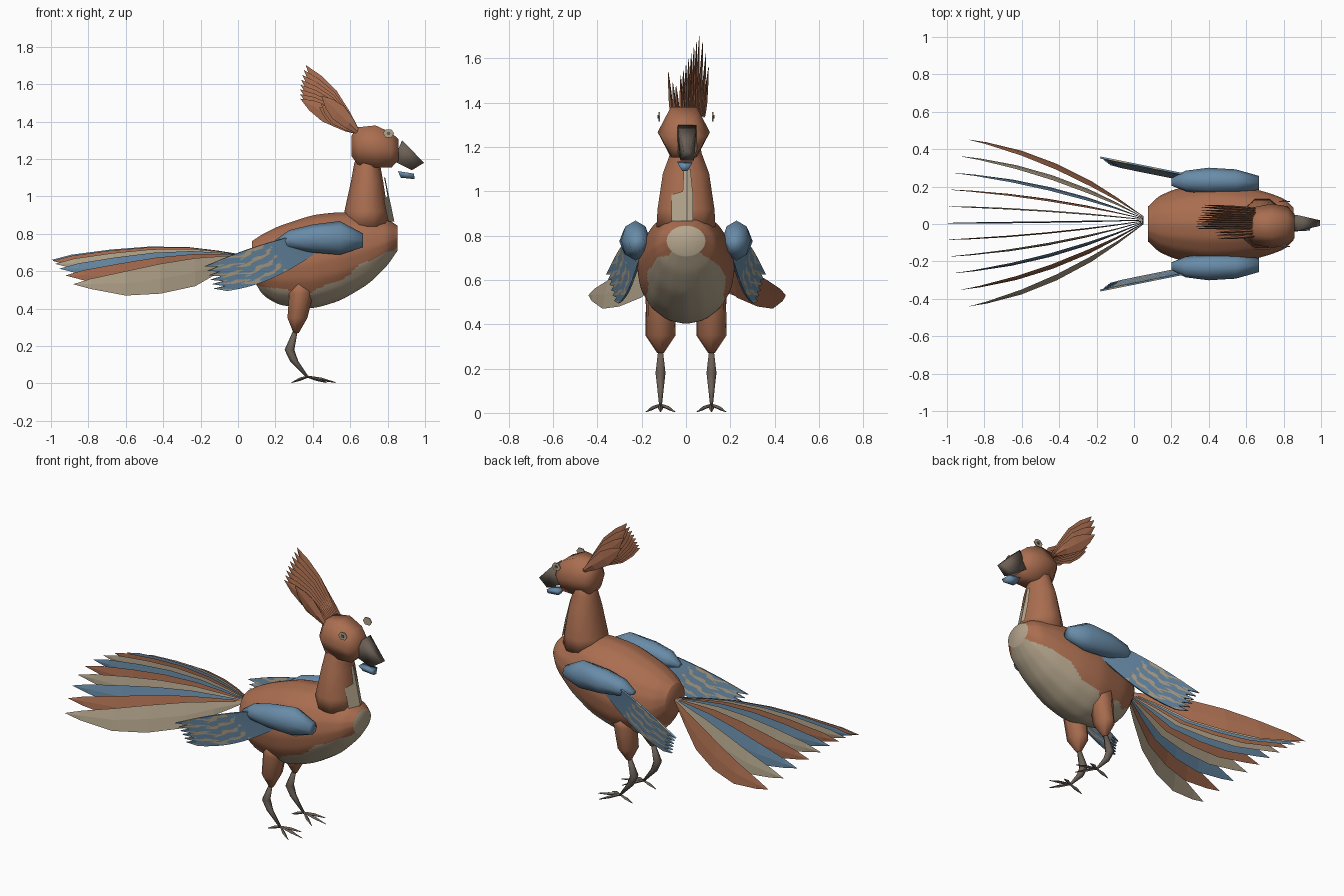
import bpy, bmesh
from math import sin, cos, pi, radians
from mathutils import Vector

cube = bpy.data.objects.get("Cube")
if cube:
    bpy.data.objects.remove(cube)


def material(name, rgb):
    m = bpy.data.materials.new(name)
    m.use_nodes = True
    m.diffuse_color = (*rgb, 1)
    m.node_tree.nodes["Principled BSDF"].inputs["Base Color"].default_value = (*rgb, 1)
    return m


BROWN = material("rust_brown", (0.40, 0.155, 0.08))
BLUE = material("slate_blue", (0.14, 0.26, 0.39))
TAN = material("warm_tan", (0.46, 0.38, 0.265))
DARK = material("dark_horn", (0.145, 0.115, 0.092))
X, Y, Z = Vector((1, 0, 0)), Vector((0, 1, 0)), Vector((0, 0, 1))


def finish(name, bm, mats, smooth=True, rule=None, closed=True):
    if closed:
        bmesh.ops.recalc_face_normals(bm, faces=bm.faces)
    for f in bm.faces:
        f.smooth = smooth
        if rule:
            f.material_index = rule(f.calc_center_median())
    me = bpy.data.meshes.new(name)
    bm.to_mesh(me)
    bm.free()
    for m in mats:
        me.materials.append(m)
    ob = bpy.data.objects.new(name, me)
    bpy.context.collection.objects.link(ob)
    return ob


def loft(name, mats, stations, axes=(Y, Z), sides=10, cuts=0, rule=None, smooth=True):
    """Elliptical rings (cx, cy, cz, ra, rb) spanned by the two axes."""
    bm = bmesh.new()
    a, b = axes
    rings = []
    for cx, cy, cz, ra, rb in stations:
        c = Vector((cx, cy, cz))
        angles = [2 * pi * k / sides for k in range(sides)]
        rings.append([bm.verts.new(c + a * ra * cos(t) + b * rb * sin(t)) for t in angles])
    for r, s in zip(rings, rings[1:]):
        for k in range(sides):
            n = (k + 1) % sides
            bm.faces.new((r[k], r[n], s[n], s[k]))
    bm.faces.new(rings[0])
    bm.faces.new(rings[-1])
    if cuts:
        bmesh.ops.subdivide_edges(bm, edges=bm.edges[:], cuts=cuts, use_grid_fill=True)
        for _ in range(12):
            bmesh.ops.smooth_vert(bm, verts=bm.verts[:], factor=0.5,
                                  use_axis_x=True, use_axis_y=True, use_axis_z=True)
    return finish(name, bm, mats, smooth, rule)


def sheet(name, mats, rows, pick=None):
    """Open grid of points; pick(i, j) chooses the colour of each face."""
    bm = bmesh.new()
    grid = [[bm.verts.new(p) for p in row] for row in rows]
    for i in range(len(grid) - 1):
        for j in range(len(grid[0]) - 1):
            f = bm.faces.new((grid[i][j], grid[i + 1][j], grid[i + 1][j + 1], grid[i][j + 1]))
            f.material_index = pick(i, j) if pick else 0
    return finish(name, bm, mats, False, closed=False)


def hull(name, mat, points, smooth=False):
    bm = bmesh.new()
    for p in points:
        bm.verts.new(p)
    bmesh.ops.convex_hull(bm, input=bm.verts[:])
    return finish(name, bm, [mat], smooth)


# Body with a pale, wavy-edged underside
def belly(c):
    edge = 0.485 + 0.75 * max(0, c.x - 0.38) ** 1.3 + 0.15 * max(0, 0.3 - c.x)
    edge = min(edge, 0.775 - 0.65 * abs(c.y))
    return 1 if c.z < edge + 0.012 * sin(c.x * 32 + c.y * 40) else 0


loft("body", [BROWN, TAN], [
    (0.065, 0, 0.67, 0.085, 0.085), (0.13, 0, 0.635, 0.15, 0.165),
    (0.22, 0, 0.63, 0.19, 0.215), (0.4, 0, 0.65, 0.225, 0.255),
    (0.55, 0, 0.68, 0.212, 0.24), (0.7, 0, 0.72, 0.175, 0.19),
    (0.8, 0, 0.755, 0.14, 0.125), (0.86, 0, 0.78, 0.08, 0.06)],
    sides=16, cuts=7, rule=belly)

# Neck and throat patch
loft("neck", [BROWN], [
    (0.685, 0, 0.84, 0.13, 0.14), (0.685, 0, 0.92, 0.116, 0.135),
    (0.69, 0, 1.08, 0.086, 0.11), (0.69, 0, 1.17, 0.07, 0.075),
    (0.7, 0, 1.24, 0.06, 0.06)], axes=(X, Y))
sheet("throat_patch", [TAN], [
    [(x - 0.5 * abs(y0), y0, z), (x, 0.005, z), (x - 0.006, y1, z)] for x, y0, y1, z in
    ((0.836, -0.065, 0.032, 0.865), (0.811, -0.065, 0.032, 0.985),
     (0.807, -0.015, 0.03, 1.0), (0.787, -0.01, 0.02, 1.1))])

# Head
loft("head", [BROWN], [
    (0.608, -0.01, 1.27, 0.06, 0.065), (0.64, -0.01, 1.27, 0.1, 0.115),
    (0.735, -0.01, 1.267, 0.118, 0.13), (0.82, -0.01, 1.247, 0.105, 0.108),
    (0.858, -0.01, 1.25, 0.065, 0.065)], sides=6)

# Beak and wattle
hull("beak", DARK, [(x, 0.005 + s * y, z) for s in (-1, 1) for x, y, z in
     ((0.877, 0.042, 1.3), (0.83, 0.045, 1.19), (0.93, 0.03, 1.14), (0.995, 0.015, 1.18))],
     smooth=True)
hull("wattle", BLUE, [(x, -0.005 + s * y, z) for s in (-1, 1) for x, y, z in
     ((0.855, 0.035, 1.135), (0.94, 0.03, 1.122), (0.945, 0.012, 1.092), (0.87, 0.015, 1.1))],
     smooth=True)

# Crest: fan of upright feathers (y, lean in degrees, length)
crest = [(0.06 - 0.012 * i, 128 + 3.1 * i, 0.458 - 0.014 * i) for i in range(8)]
crest += [(0.075, 131, 0.44), (0.09, 135, 0.4), (0.102, 141, 0.35),
          (-0.045, 147, 0.25), (-0.06, 143, 0.25), (-0.08, 135, 0.28)]
for i, (y, lean, length) in enumerate(crest):
    d = Vector((cos(radians(lean)), 0, sin(radians(lean))))
    across = Vector((-d.z, 0, d.x))
    base = Vector((0.645, y * 0.8, 1.34))
    stations = [(*(base + d * length * t + Y * y * 0.2 * t), w, thick) for t, w, thick in
                ((0, 0.01, 0.006), (0.25, 0.032, 0.009), (0.55, 0.046, 0.007),
                 (0.8, 0.03, 0.004), (1, 0.001, 0.001))]
    loft(f"crest_feather_{i + 1}", [BROWN], stations, axes=(across, Y), sides=4, smooth=False)

# Tail: blades fanned sideways and leaning in at the top
# (fraction, upper z, lower z, half thickness)
blade = ((0, 0.685, 0.675, 0.002), (0.15, 0.68, 0.6, 0.003), (0.3, 0.67, 0.52, 0.004),
         (0.5, 0.64, 0.48, 0.004), (0.7, 0.6, 0.47, 0.004), (0.9, 0.56, 0.505, 0.003),
         (1, 0.531, 0.53, 0.001))
for i in range(11):
    u = 1 - i / 5
    tip_x, tip_y = -0.995 + 0.115 * u * u, 0.445 * u + 0.005
    stations = []
    for t, top, low, thick in blade:
        x = 0.05 + (tip_x - 0.05) * t
        y = 0.02 + 0.02 * u + (tip_y - 0.02 - 0.02 * u) * t * (1.6 - 0.6 * t)
        lift = 0.13 * (1 - u * u) * sin(t * pi / 2)
        stations.append((x, y, (top + low) / 2 + lift, thick, (top - low) / 2))
    loft(f"tail_feather_{i + 1}", [(BROWN, TAN, BLUE)[i % 3]], stations,
         axes=(Y, Z - Y * 0.2 * u), sides=4, smooth=False)

# Wing feathers: streaked panel with a saw-tooth trailing edge
NU, NV = 60, 48


def wing_point(u, v, s):
    u *= 1 - 0.13 * ((v * 5.99) % 1)
    upper = Vector((0.3 - 0.48 * u, 0, 0.79 - 0.165 * u + 0.012 * sin(pi * u)))
    lower = Vector((0.42 - 0.55 * u, 0, 0.7 - 0.215 * u - 0.045 * sin(pi * u)))
    p = upper.lerp(lower, v)
    p.y = s * (0.27 + (0.25 - p.x) * 0.2 - 0.03 * v)
    return p


def streak(i, j):
    u, v = i / NU, j / NV
    wave = sin(v * 12 + 1.2 * sin(u * 8) + 0.5 * sin(u * 27))
    return 1 if 0.3 < u < 0.97 and abs(wave) < 0.68 - 0.25 * abs(sin(u * 9 + v * 4)) else 0


for side, s in (("left", 1), ("right", -1)):
    wing = sheet(f"{side}_wing_feathers", [BLUE, TAN],
                 [[wing_point(i / NU, j / NV, s) for j in range(NV + 1)] for i in range(NU + 1)],
                 pick=streak)
    solid = wing.modifiers.new("thickness", "SOLIDIFY")
    solid.thickness, solid.offset = 0.01, 0
    loft(f"{side}_wing_shoulder", [BLUE], [
        (0.2, s * 0.225, 0.755, 0.02, 0.012), (0.275, s * 0.23, 0.77, 0.055, 0.05),
        (0.4, s * 0.23, 0.775, 0.071, 0.075), (0.545, s * 0.228, 0.778, 0.064, 0.09),
        (0.668, s * 0.22, 0.765, 0.037, 0.037)], sides=8)

    # Legs
    y = s * 0.115
    loft(f"{side}_thigh", [BROWN], [
        (0.34, y, 0.54, 0.075, 0.07), (0.335, y, 0.48, 0.068, 0.068),
        (0.315, y, 0.35, 0.056, 0.07), (0.31, y, 0.27, 0.015, 0.015)], axes=(X, Y), sides=7)
    loft(f"{side}_shin", [DARK], [
        (0.308, y, 0.285, 0.012, 0.012), (0.275, y, 0.18, 0.026, 0.026),
        (0.3, y, 0.12, 0.022, 0.018), (0.375, y, 0.03, 0.007, 0.007)], axes=(X, Y), sides=6)

    # Toes
    for name, dx, dy in (("middle", 0.15, 0), ("inner", 0.1, -0.065),
                         ("outer", 0.1, 0.065), ("hind", -0.085, 0)):
        loft(f"{side}_{name}_toe", [DARK], [
            (0.372, y, 0.036, 0.006, 0.006),
            (0.372 + dx * 0.5, y + dy * 0.55, 0.022, 0.013, 0.009),
            (0.372 + dx, y + dy, 0.005, 0.002, 0.002)], sides=4, smooth=False)

    # Eye plate and pupil
    for name, mat, r, y0 in (("eye", TAN, 0.03, 0.117), ("pupil", DARK, 0.011, 0.122)):
        hull(f"{side}_{name}", mat, [
            (0.805 + r * cos(k * pi / 3), s * (y0 + d), 1.337 + 0.85 * r * sin(k * pi / 3))
            for k in range(6) for d in (0, 0.007)])
